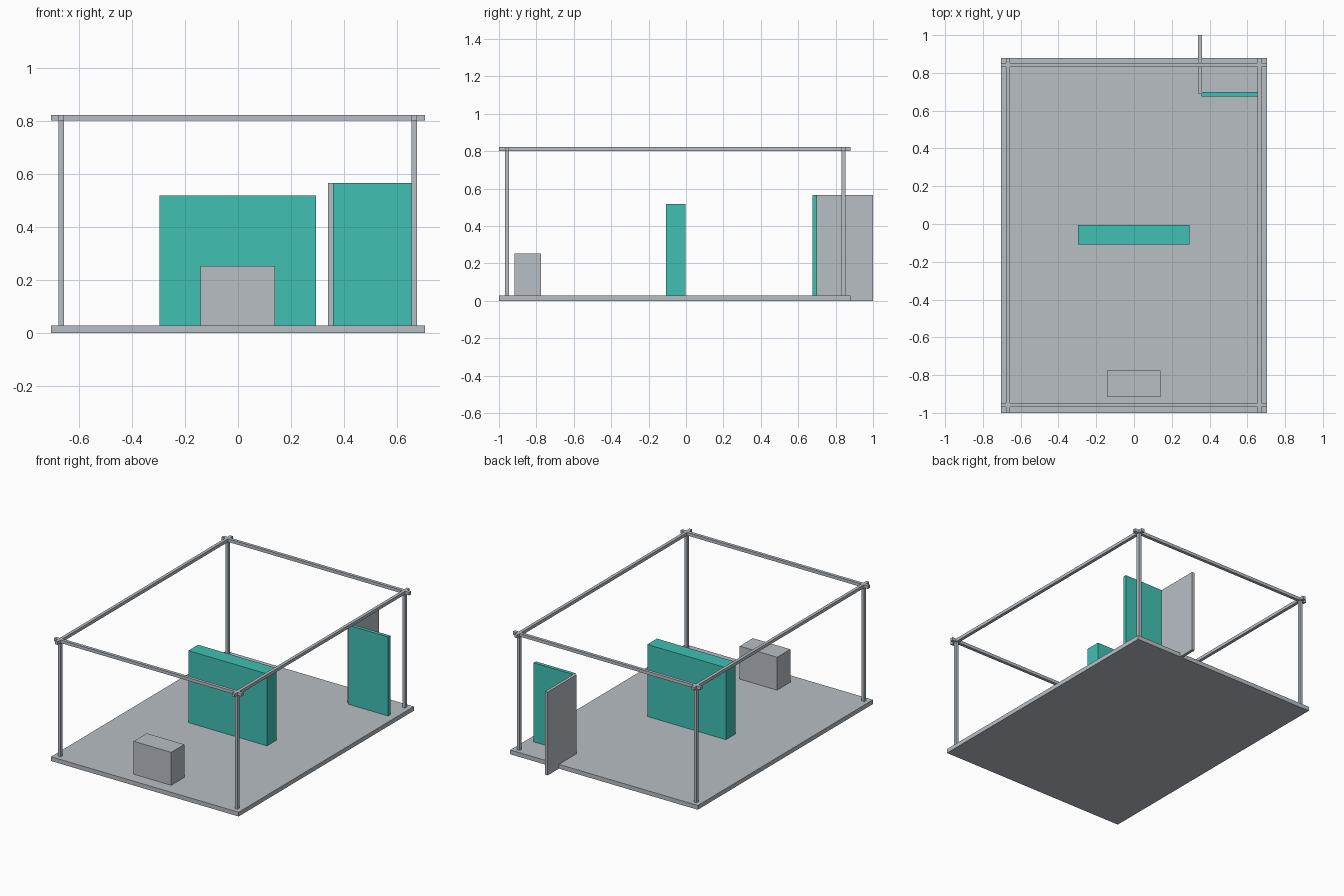
import bpy
import bmesh

if "Cube" in bpy.data.objects:
    bpy.data.objects.remove(bpy.data.objects["Cube"])


def make_material(name, rgb):
    mat = bpy.data.materials.new(name)
    mat.diffuse_color = (*rgb, 1.0)
    mat.use_nodes = True
    mat.node_tree.nodes["Principled BSDF"].inputs["Base Color"].default_value = mat.diffuse_color
    return mat


GREY = make_material("light grey", (0.48, 0.52, 0.56))
TEAL = make_material("teal", (0.05, 0.53, 0.45))


def box(name, x, y, z, mat):
    """Box spanning the given (min, max) ranges."""
    bm = bmesh.new()
    bmesh.ops.create_cube(bm, size=1.0)
    for v in bm.verts:
        for i, (lo, hi) in enumerate((x, y, z)):
            v.co[i] = hi if v.co[i] > 0 else lo
    mesh = bpy.data.meshes.new(name)
    bm.to_mesh(mesh)
    bm.free()
    mesh.materials.append(mat)
    obj = bpy.data.objects.new(name, mesh)
    bpy.context.collection.objects.link(obj)
    return obj


def around(c, half=0.0105):
    return (c - half, c + half)


# Stage floor
X, Y0, Y1 = 0.705, -1.0, 0.88
FLOOR, TOP = 0.029, 0.823
box("floor", (-X, X), (Y0, Y1), (0, FLOOR), GREY)

# Truss frame: corner posts and overhanging top rails
POST_X, POST_Y = (-0.666, 0.664), (-0.957, 0.841)
RAIL_Z = (0.802, TOP)
for px, side in zip(POST_X, ("left", "right")):
    box(f"{side}_rail", around(px), (Y0, Y1), RAIL_Z, GREY)
    for py, end in zip(POST_Y, ("front", "back")):
        box(f"{end}_{side}_post", around(px), around(py), (0.002, RAIL_Z[0]), GREY)
for py, end in zip(POST_Y, ("front", "back")):
    box(f"{end}_rail", (-X, X), around(py), RAIL_Z, GREY)

# Central backdrop wall
box("centre_wall", (-0.297, 0.294), (-0.108, -0.004), (0.002, 0.518), TEAL)

# Reception desk at the front
box("desk", (-0.142, 0.14), (-0.917, -0.776), (0.002, 0.253), GREY)

# Corner booth: teal front panel and grey side panel
box("booth_front_panel", (0.358, 0.655), (0.676, 0.7), (0.002, 0.566), TEAL)
box("booth_side_panel", (0.339, 0.359), (0.69, 1.0), (0, 0.566), GREY)
